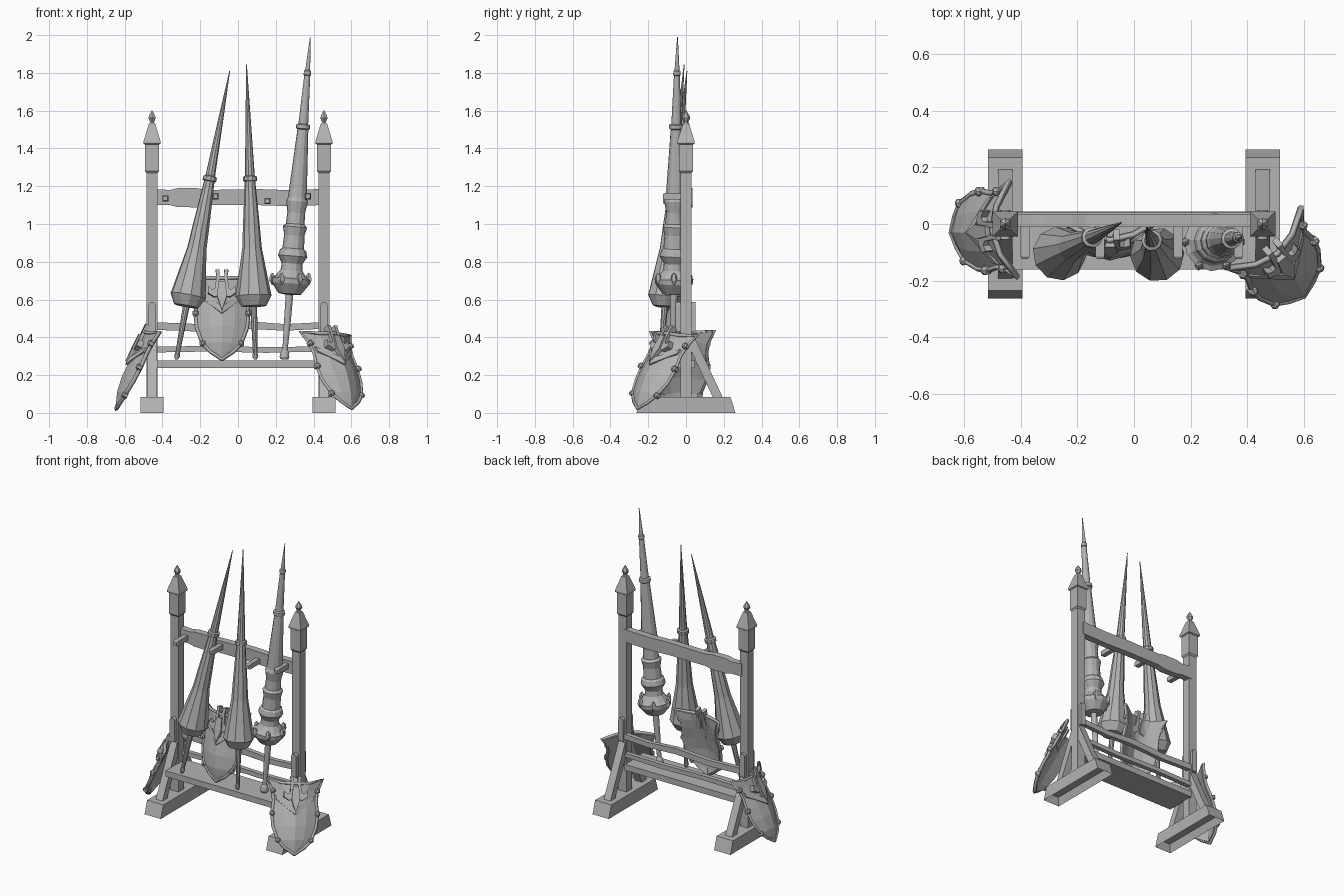
import bpy, bmesh, math
from mathutils import Vector, Matrix

cube = bpy.data.objects.get("Cube")
if cube:
    bpy.data.objects.remove(cube, do_unlink=True)

grey = bpy.data.materials.new("plain_grey")
grey.use_nodes = True
grey.diffuse_color = (0.45, 0.45, 0.45, 1)
grey.node_tree.nodes["Principled BSDF"].inputs["Base Color"].default_value = (0.45, 0.45, 0.45, 1)


def finish(name, bm, matrix=None):
    bmesh.ops.recalc_face_normals(bm, faces=bm.faces)
    mesh = bpy.data.meshes.new(name)
    bm.to_mesh(mesh)
    bm.free()
    mesh.materials.append(grey)
    obj = bpy.data.objects.new(name, mesh)
    if matrix:
        obj.matrix_world = matrix
    bpy.context.scene.collection.objects.link(obj)
    return obj


def loft(name, rings, matrix=None):
    """Skin a list of closed rings of points and cap both ends."""
    bm = bmesh.new()
    loops = [[bm.verts.new(p) for p in ring] for ring in rings]
    n = len(loops[0])
    for a, b in zip(loops, loops[1:]):
        for i in range(n):
            j = (i + 1) % n
            bm.faces.new((a[i], a[j], b[j], b[i]))
    bm.faces.new(loops[0])
    bm.faces.new(loops[-1])
    return finish(name, bm, matrix)


def lathe(name, profile, sides, matrix=None):
    """Spin (radius, height) pairs around z; radius is to the flat for squares."""
    grow = math.sqrt(2) if sides == 4 else 1
    angles = [math.tau * (i + 0.5) / sides for i in range(sides)]
    return loft(name, [[(r * grow * math.cos(a), r * grow * math.sin(a), z) for a in angles]
                       for r, z in profile], matrix)


def beam(name, sections, y0, y1):
    """Beam along x from (x, low, high) sections."""
    return loft(name, [[(x, y0, lo), (x, y1, lo), (x, y1, hi), (x, y0, hi)]
                       for x, lo, hi in sections])


def prism(name, outline, d0, d1, matrix=None):
    """Outline in local x and y, extruded along local z."""
    return loft(name, [[(x, y, d) for x, y in outline] for d in (d0, d1)], matrix)


def foot(name, x):
    bm = bmesh.new()
    bmesh.ops.create_cube(bm, size=1)
    for v in bm.verts:
        high = v.co.z > 0
        v.co = (x + v.co.x * 0.122, v.co.y * (0.47 if high else 0.525), 0.085 if high else 0)
    under = [f for f in bm.faces if f.calc_center_median().z < 0.01]
    bmesh.ops.inset_region(bm, faces=under, thickness=0.018, use_even_offset=True)
    inner = min(bm.faces, key=lambda f: (f.calc_center_median().z, -len(f.verts), 
                                         abs(f.calc_center_median().y) + abs(f.calc_center_median().x - x)))
    for v in inner.verts:
        v.co.z += 0.05
    finish(name, bm)


# Two uprights with feet, braces and tabs
post_profile = [(.03, .05), (.03, 1.27), (.037, 1.28), (.037, 1.42), (.045, 1.425), (.045, 1.438),
                (.017, 1.53)]
finial_profile = [(.02, 1.525), (.012, 1.54), (.022, 1.56), (.018, 1.575), (.002, 1.6)]
upright_xz = Matrix.Rotation(math.pi / 2, 4, "X")
for side, x in (("right", -0.455), ("left", 0.455)):
    place = Matrix.Translation((x, 0, 0))
    lathe(side + "_post", post_profile, 4, place)
    lathe(side + "_finial", finial_profile, 6, place)
    foot(side + "_foot", x)
    for end, s in (("front", -1), ("back", 1)):
        rings = []
        for y, z in ((0.172, 0.075), (0.01, 0.42)):
            rings.append([(x + dx, s * (y + dy), z) for dx, dy in
                          ((-.025, -.026), (.025, -.026), (.025, .026), (-.025, .026))])
        loft(f"{side}_{end}_brace", rings)
    arch = [(.018 * math.cos(a), .57 + .018 * math.sin(a)) for a in
            [math.pi * i / 6 for i in range(7)]] + [(-.018, .43), (.018, .43)]
    prism(side + "_tab", arch, -.05, .055, place @ upright_xz)

# Cross members and shelf
beam("top_crossbeam", [(-.44, 1.1, 1.185), (-.36, 1.1, 1.18), (-.32, 1.09, 1.19), (-.22, 1.088, 1.19),
                       (-.17, 1.1, 1.18), (.1, 1.1, 1.185), (.25, 1.095, 1.18), (.44, 1.1, 1.185)], -.01, .035)
beam("upper_rail", [(-.44, .44, .48), (-.2, .43, .47), (.05, .445, .485), (.25, .435, .47), (.44, .445, .48)], .01, .04)
beam("lower_rail", [(-.44, .32, .35), (-.15, .325, .355), (.15, .318, .348), (.44, .325, .352)], .01, .04)
beam("shelf", [(-.43, .238, .278), (.43, .238, .278)], -.16, .045)
for i, (x, z) in enumerate(((-.385, 1.135), (-.12, 1.147), (.155, 1.122), (.37, 1.147))):
    lathe(f"peg_{i + 1}", [(.016, 0), (.016, .11), (.011, .118)], 4,
          Matrix.Translation((x, -.005, z)) @ upright_xz)


# Lances leaning on the crossbeam
def lance(name, base, tip, profile, sides):
    base, tip = Vector(base), Vector(tip)
    axis = tip - base
    stretch = axis.length / axis.z
    matrix = Matrix.Translation(base) @ axis.to_track_quat("Z", "Y").to_matrix().to_4x4()
    lathe(name, [(r, (z - base.z) * stretch) for r, z in profile], sides, matrix)


def plain_profile(top):
    return [(.008, .283), (.016, .3), (.012, .32), (.018, .56), (.066, .565), (.096, .62), (.09, .65),
            (.052, .87), (.044, 1.0), (.028, 1.225), (.037, 1.228), (.037, 1.25), (.026, 1.255),
            (.014, 1.55), (.002, top)]


lance("right_lance", (-.326, -.135, .283), (-.044, .005, 1.81), plain_profile(1.81), 10)
lance("middle_lance", (.092, -.135, .283), (.045, -.01, 1.845), plain_profile(1.845), 10)
ornate = [(.02, .283), (.026, .295), (.022, .32), (.014, .335), (.018, .48), (.02, .625), (.06, .63),
          (.1, .685), (.103, .71), (.085, .72), (.058, .755), (.055, .79), (.078, .83), (.07, .86),
          (.058, .87), (.054, .94), (.064, .985), (.05, 1.0), (.047, 1.06), (.058, 1.12), (.05, 1.14),
          (.029, 1.5), (.037, 1.505), (.037, 1.525), (.026, 1.53), (.016, 1.785), (.02, 1.79),
          (.019, 1.81), (.013, 1.815), (.002, 1.99)]
lance("left_lance", (.245, -.07, .283), (.383, -.045, 1.99), ornate, 12)

# Scalloped rings around the ornate lance guard
lean = (Vector((.383, -.045, 1.99)) - Vector((.245, -.07, .283))).normalized()
for k in range(6):
    a = math.tau * k / 6
    out = Vector((math.cos(a), math.sin(a), 0))
    at = Vector((.245, -.07, .283)) + lean * .425 + out * .096
    lathe(f"guard_knob_{k + 1}", [(.004, -.03), (.018, -.005), (.014, .02), (.003, .035)], 5,
          Matrix.Translation(at))


# Kite shields: half widths from the tip up, folded along a central ridge
half = [(.002, 0), (.06, .04), (.102, .085), (.132, .17), (.14, .25), (.13, .33), (.137, .39), (.17, .465)]


def ridge(v):
    return .045 * min(1, v / .12) + .004


def edge_depth(u):
    return -.015 * max(0, u - .1) / .07


def shield(name, tip, across, up):
    v_axis = Vector(up).normalized()
    u_axis = Vector(across)
    u_axis = (u_axis - v_axis * u_axis.dot(v_axis)).normalized()
    n_axis = u_axis.cross(v_axis)
    place = Matrix((u_axis, v_axis, n_axis)).transposed().to_4x4()
    place.translation = Vector(tip)

    # folded body
    bm = bmesh.new()
    rows = []
    for w, v in half:
        mid = v if v < .45 else .43
        low = (v + mid) / 2 - (.012 if v > .45 else 0)
        rows.append([bm.verts.new(p) for p in (
            (-w, v, edge_depth(w)), (-w / 2, low, .6 * ridge(v)), (0, mid, ridge(v)),
            (w / 2, low, .6 * ridge(v)), (w, v, edge_depth(w)))])
    top_points = [p.co.copy() for p in rows[-1]]
    for a, b in zip(rows, rows[1:]):
        for i in range(4):
            bm.faces.new((a[i], a[i + 1], b[i + 1], b[i]))
    body = finish(name, bm, place)
    thick = body.modifiers.new("thickness", "SOLIDIFY")
    thick.thickness = .014

    # raised rim
    left = [Vector((-w, v, edge_depth(w))) for w, v in half]
    right = [Vector((w, v, edge_depth(w))) for w, v in half]
    path = left + top_points[1:4] + right[::-1]
    curve = bpy.data.curves.new(name + "_rim", "CURVE")
    curve.dimensions = "3D"
    curve.bevel_depth = .011
    curve.bevel_resolution = 0
    spline = curve.splines.new("POLY")
    spline.points.add(len(path) - 1)
    for point, co in zip(spline.points, path):
        point.co = (*co, 1)
    spline.use_cyclic_u = True
    curve.materials.append(grey)
    rim = bpy.data.objects.new(name + "_rim", curve)
    rim.matrix_world = place
    bpy.context.scene.collection.objects.link(rim)

    # rim studs
    for i in (2, 4, 6):
        for s in (-1, 1):
            w, v = half[i]
            lathe(f"{name}_stud", [(.016, -.016), (.018, .006), (.008, .016)], 6,
                  place @ Matrix.Translation((s * w, v, 0)))

    # raised crest: folded brow, pointed centre and two curled arms
    for s in (-1, 1):
        brow = [(0, .235), (s * .115, .335), (s * .12, .365), (0, .275)]
        slope = lambda u: ridge(.3) - abs(u) * .42
        loft(name + "_brow", [[(u, v, slope(u) + d) for u, v in brow] for d in (-.008, .012)], place)
        arm = [(s * .008, .34), (s * .04, .325), (s * .075, .35), (s * .07, .385), (s * .05, .365),
               (s * .035, .375), (s * .03, .45), (s * .034, .475), (s * .012, .475), (s * .014, .41), (s * .008, .4)]
        prism(name + "_crest_arm", arm, .02, .058, place)
    prism(name + "_crest_point", [(0, .25), (.026, .33), (.018, .41), (-.018, .41), (-.026, .33)], .03, .068, place)


shield("middle_shield", (-.085, -.115, .285), (1, 0, 0), (0, .115, .46))
shield("right_shield", (-.645, -.03, .02), (.03, -.35, 0), (.2, .01, .41))
shield("left_shield", (.6, -.255, .025), (.28, .23, -.02), (-.14, .21, .43))
